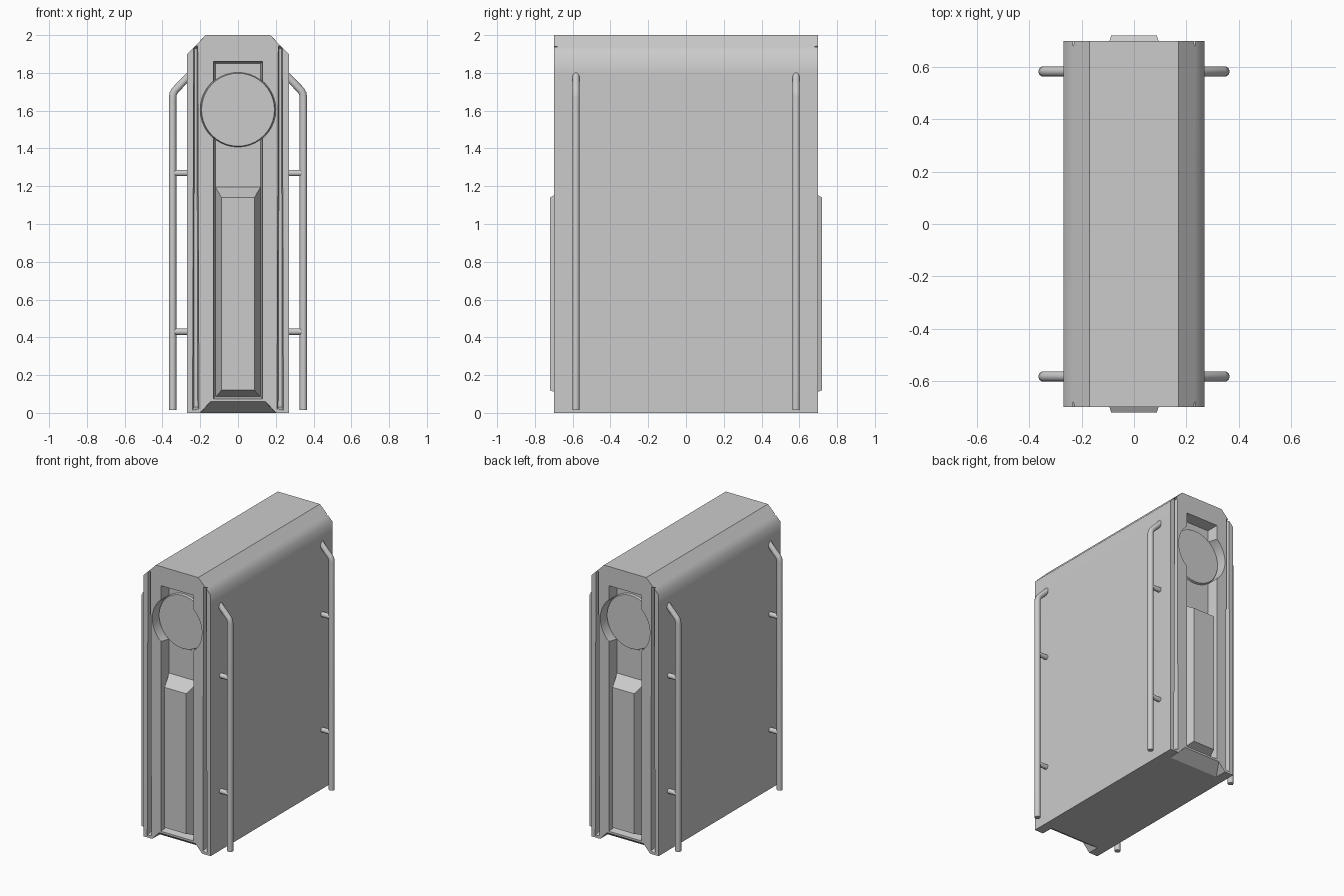
import bpy, bmesh, math

if "Cube" in bpy.data.objects:
    bpy.data.objects.remove(bpy.data.objects["Cube"])


def loft(name, ring_a, ya, ring_b, yb):
    """Closed solid between two xz outlines lying at depths ya and yb."""
    bm = bmesh.new()
    a = [bm.verts.new((x, ya, z)) for x, z in ring_a]
    b = [bm.verts.new((x, yb, z)) for x, z in ring_b]
    n = len(a)
    bm.faces.new(a)
    bm.faces.new(b[::-1])
    for i in range(n):
        j = (i + 1) % n
        bm.faces.new((a[j], a[i], b[i], b[j]))
    bmesh.ops.recalc_face_normals(bm, faces=bm.faces)
    me = bpy.data.meshes.new(name)
    bm.to_mesh(me)
    bm.free()
    ob = bpy.data.objects.new(name, me)
    bpy.context.collection.objects.link(ob)
    return ob


def rect(hx, z0, z1):
    return [(-hx, z0), (hx, z0), (hx, z1), (-hx, z1)]


def circle(r, z, n=40):
    return [(r * math.cos(2 * math.pi * i / n), z + r * math.sin(2 * math.pi * i / n)) for i in range(n)]


def cut(target, cutter):
    cutter.hide_render = True
    m = target.modifiers.new("cut", 'BOOLEAN')
    m.operation = 'DIFFERENCE'
    m.solver = 'EXACT'
    m.object = cutter
    bpy.context.view_layer.objects.active = target
    bpy.ops.object.modifier_apply(modifier=m.name)
    bpy.data.objects.remove(cutter)


def tube(name, points, r):
    cu = bpy.data.curves.new(name, 'CURVE')
    cu.dimensions = '3D'
    cu.bevel_depth = r
    cu.bevel_resolution = 3
    cu.use_fill_caps = True
    sp = cu.splines.new('POLY')
    sp.points.add(len(points) - 1)
    for p, co in zip(sp.points, points):
        p.co = (*co, 1)
    ob = bpy.data.objects.new(name, cu)
    bpy.context.collection.objects.link(ob)
    bpy.ops.object.select_all(action='DESELECT')
    ob.select_set(True)
    bpy.context.view_layer.objects.active = ob
    bpy.ops.object.convert(target='MESH')
    bpy.ops.object.shade_smooth_by_angle(angle=math.radians(50))


# Main slab with chamfered top
half = [(0.27, 0), (0.27, 1.8), (0.27, 1.9), (0.17, 2.0)]
outline = half + [(-x, z) for x, z in reversed(half)]
body = loft("body", outline, -0.70, outline, 0.70)

for s, end in ((-1, "front"), (1, "back")):
    # Long tapered slot and round pocket in the end face
    cut(body, loft("slot_cutter", rect(0.132, 0.072, 1.862), s * 0.71,
                   rect(0.12, 0.09, 1.85), s * 0.62))
    cut(body, loft("pocket_cutter", circle(0.2, 1.605), s * 0.71, circle(0.2, 1.605), s * 0.615))
    # Sloping notch at the foot
    cut(body, loft("notch_cutter",
                   [(-0.21, -0.01), (0.21, -0.01), (0.14, 0.066), (-0.14, 0.066)], s * 0.71,
                   [(-0.21, -0.01), (0.21, -0.01), (0.2, -0.002), (-0.2, -0.002)], s * 0.61))
    # Narrow edge grooves
    for k in (-1, 1):
        outer = [(0.205, 0.02), (0.242, 0.01), (0.236, 1.95), (0.212, 1.945)]
        inner = [(0.213, 0.03), (0.234, 0.03), (0.230, 1.93), (0.218, 1.93)]
        cut(body, loft("groove_cutter", [(k * x, z) for x, z in outer], s * 0.71,
                       [(k * x, z) for x, z in inner], s * 0.66))
    # Raised tapered panel in the slot
    loft(end + "_panel", rect(0.122, 0.08, 1.20), s * 0.615, rect(0.087, 0.12, 1.14), s * 0.72)
    # Round disc in the pocket
    loft(end + "_disc", circle(0.199, 1.605), s * 0.61, circle(0.193, 1.605), s * 0.632)

# Soft shading only over the shoulder edge
bm = bmesh.new()
bm.from_mesh(body.data)
for f in bm.faces:
    f.smooth = True
for e in bm.edges:
    a, b = (v.co for v in e.verts)
    shoulder = all(abs(abs(p.x) - 0.27) < 1e-3 and abs(p.z - 1.9) < 1e-3 for p in (a, b))
    e.smooth = shoulder or (len(e.link_faces) == 2 and e.calc_face_angle(0) < math.radians(20))
bm.to_mesh(body.data)
bm.free()

# Side rails with two brackets each
for sx, side in ((-1, "left"), (1, "right")):
    for y, end in ((-0.583, "front"), (0.583, "back")):
        path = [(0.346, 0.015), (0.346, 1.67), (0.343, 1.69), (0.334, 1.707), (0.25, 1.794)]
        tube(f"{side}_{end}_rail", [(sx * x, y, z) for x, z in path], 0.02)
        for level, z in (("lower", 0.43), ("upper", 1.27)):
            tube(f"{side}_{end}_{level}_bracket", [(sx * 0.26, y, z), (sx * 0.346, y, z)], 0.018)
